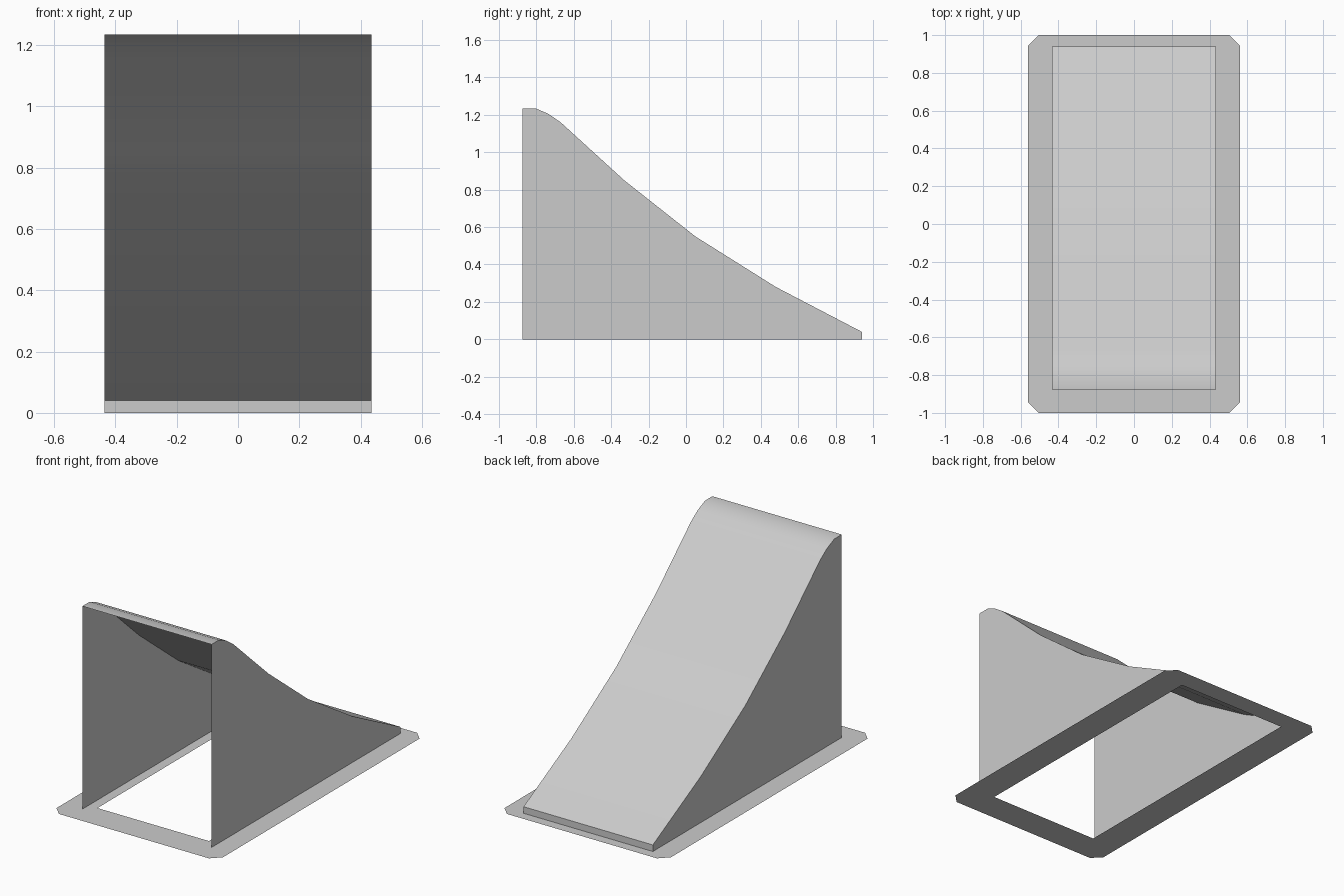
import bpy, bmesh, math

cube = bpy.data.objects.get("Cube")
if cube:
    bpy.data.objects.remove(cube, do_unlink=True)

HALF_W, FRONT, BACK = 0.435, -0.875, 0.94
grey = bpy.data.materials.new("light_grey")
grey.use_nodes = True
COLOUR = (0.6, 0.6, 0.6, 1)
grey.diffuse_color = COLOUR
grey.node_tree.nodes["Principled BSDF"].inputs["Base Color"].default_value = COLOUR


def finish(name, bm):
    """Turn a bmesh into a named grey object."""
    mesh = bpy.data.meshes.new(name)
    bm.to_mesh(mesh)
    bm.free()
    mesh.materials.append(grey)
    obj = bpy.data.objects.new(name, mesh)
    bpy.context.collection.objects.link(obj)
    return obj


# Side outline of the ramp as (y, z), from the top front edge down to the back lip
slope = [(FRONT, 1.235), (-0.805, 1.235), (-0.735, 1.205), (-0.67, 1.16),
         (-0.33, 0.85), (0.05, 0.55), (0.48, 0.28), (BACK, 0.04), (BACK, 0)]

# Ramp surface and back lip: one open sheet across the width
bm = bmesh.new()
left, right = [[bm.verts.new((x, y, z)) for y, z in slope] for x in (HALF_W, -HALF_W)]
for i in range(len(slope) - 1):
    bm.faces.new((left[i], left[i + 1], right[i + 1], right[i]))
bm.normal_update()
if bm.faces[:][0].normal.z < 0:
    bmesh.ops.reverse_faces(bm, faces=bm.faces[:])
ramp = finish("ramp_surface", bm)
bpy.context.view_layer.objects.active = ramp
ramp.select_set(True)
bpy.ops.object.shade_smooth_by_angle(angle=math.radians(30))

# Thin side walls, facing outward; the front stays open
for name, side in (("left_wall", 1), ("right_wall", -1)):
    bm = bmesh.new()
    outline = [(FRONT, 0)] + slope
    wall = bm.faces.new([bm.verts.new((side * HALF_W, y, z)) for y, z in outline])
    wall.normal_update()
    if wall.normal.x * side < 0:
        wall.normal_flip()
    finish(name, bm)

# Flat base frame with clipped corners around a rectangular opening
bm = bmesh.new()
outer, inner = [], []
for sx, sy in ((1, 1), (-1, 1), (-1, -1), (1, -1)):
    pair = [(0.56 * sx, 0.945 * sy), (0.505 * sx, sy)]
    if sx * sy < 0:
        pair.reverse()
    outer.append([bm.verts.new((x, y, 0)) for x, y in pair])
    hole_y = BACK - 0.06 if sy > 0 else FRONT + 0.06
    inner.append(bm.verts.new((0.375 * sx, hole_y, 0)))
for i in range(4):
    j = (i + 1) % 4
    bm.faces.new((outer[i][0], outer[i][1], inner[i]))
    bm.faces.new((outer[i][1], outer[j][0], inner[j], inner[i]))
finish("base_frame", bm)
